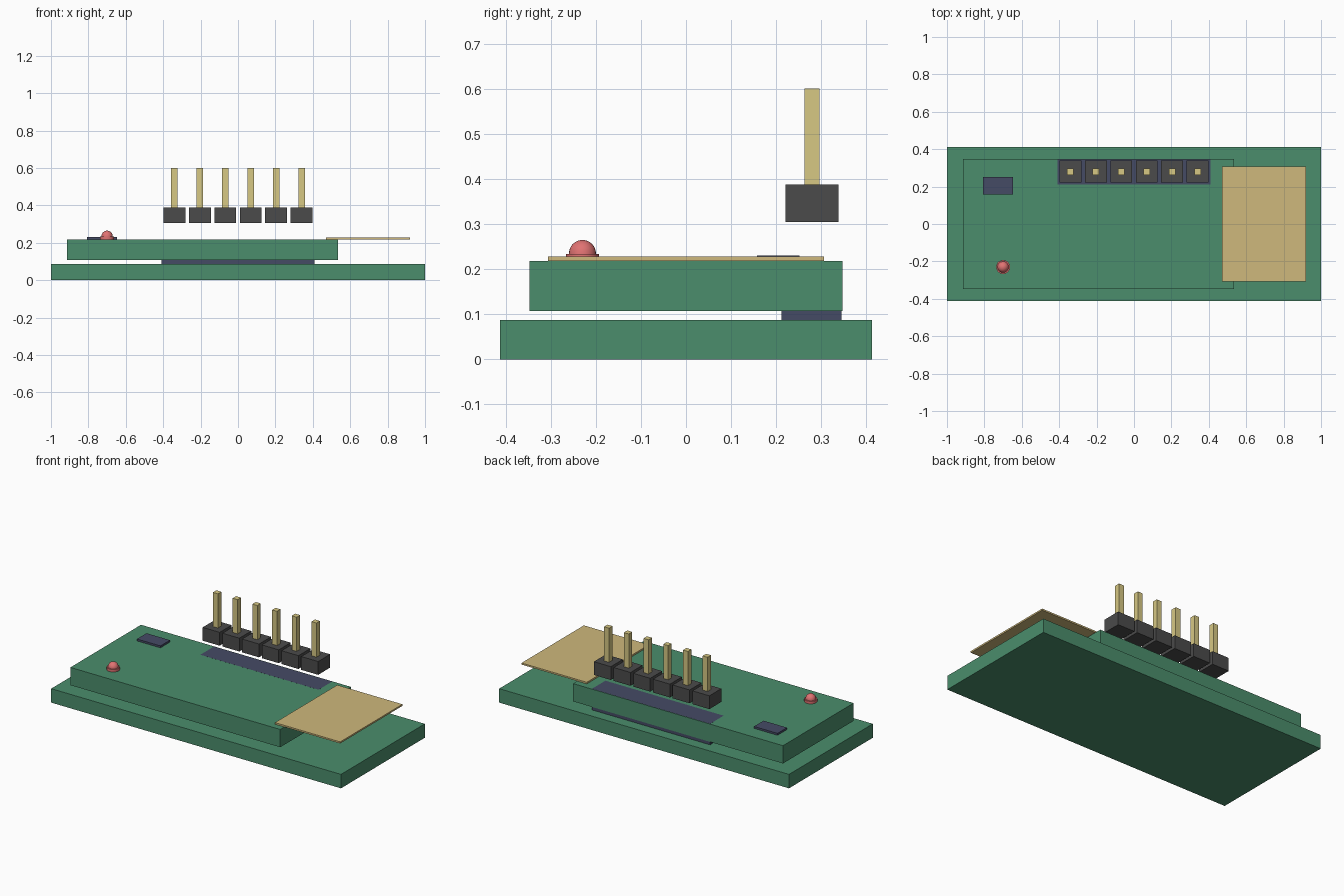
import bpy, bmesh, math

if "Cube" in bpy.data.objects:
    bpy.data.objects.remove(bpy.data.objects["Cube"])


def material(name, rgb):
    m = bpy.data.materials.new(name)
    m.diffuse_color = (*rgb, 1)
    m.use_nodes = True
    m.node_tree.nodes["Principled BSDF"].inputs["Base Color"].default_value = m.diffuse_color
    return m


GREEN = material("board_green", (0.07, 0.27, 0.15))
NAVY = material("chip_navy", (0.06, 0.07, 0.13))
BLACK = material("header_black", (0.07, 0.07, 0.07))
GOLD = material("pin_gold", (0.68, 0.58, 0.23))
TAN = material("plate_tan", (0.62, 0.48, 0.20))
RED = material("led_red", (0.75, 0.17, 0.17))


def box(name, x, y, z, mat):
    """Box from (min, max) ranges on each axis."""
    me = bpy.data.meshes.new(name)
    bm = bmesh.new()
    bmesh.ops.create_cube(bm, size=1)
    for v in bm.verts:
        v.co = [(a + b) / 2 + c * (b - a) for c, (a, b) in zip(v.co, (x, y, z))]
    bm.to_mesh(me)
    bm.free()
    me.materials.append(mat)
    ob = bpy.data.objects.new(name, me)
    bpy.context.collection.objects.link(ob)
    return ob


# Two stacked boards
box("base_board", (-1, 1), (-0.413, 0.413), (0, 0.087), GREEN)
box("upper_board", (-0.913, 0.535), (-0.348, 0.348), (0.107, 0.218), GREEN)

# Spacer strip running through the upper board, under the header
box("header_spacer", (-0.408, 0.408), (0.212, 0.345), (0.087, 0.2183), NAVY)

# Thin plate overhanging the end, and small chip
box("antenna_plate", (0.47, 0.92), (-0.307, 0.307), (0.218, 0.228), TAN)
box("small_chip", (-0.808, -0.646), (0.158, 0.252), (0.218, 0.230), NAVY)

# Header blocks with pins
for i in range(6):
    x = (i - 2.5) * 0.136
    box(f"header_block_{i + 1}", (x - 0.0585, x + 0.0585), (0.221, 0.339),
        (0.305, 0.388), BLACK)
    box(f"header_pin_{i + 1}", (x - 0.017, x + 0.017), (0.263, 0.297),
        (0.387, 0.601), GOLD)

# Indicator light: flange and dome turned from one profile
profile = [(0, 0.218), (0.037, 0.218), (0.037, 0.234), (0.03, 0.234)]
profile += [(0.03 * math.cos(a), 0.235 + 0.03 * math.sin(a))
            for a in (math.pi / 2 * k / 8 for k in range(1, 9))]
bm = bmesh.new()
verts = [bm.verts.new((r, 0, z)) for r, z in profile]
edges = [bm.edges.new(p) for p in zip(verts, verts[1:])]
bmesh.ops.spin(bm, geom=verts + edges, axis=(0, 0, 1), cent=(0, 0, 0),
               angle=math.tau, steps=24)
bmesh.ops.remove_doubles(bm, verts=bm.verts, dist=1e-5)
bmesh.ops.recalc_face_normals(bm, faces=bm.faces)
me = bpy.data.meshes.new("indicator_light")
bm.to_mesh(me)
bm.free()
me.materials.append(RED)
led = bpy.data.objects.new("indicator_light", me)
led.location = (-0.70, -0.23, 0)
bpy.context.collection.objects.link(led)
bpy.context.view_layer.objects.active = led
led.select_set(True)
bpy.ops.object.shade_smooth_by_angle(angle=math.radians(35))
